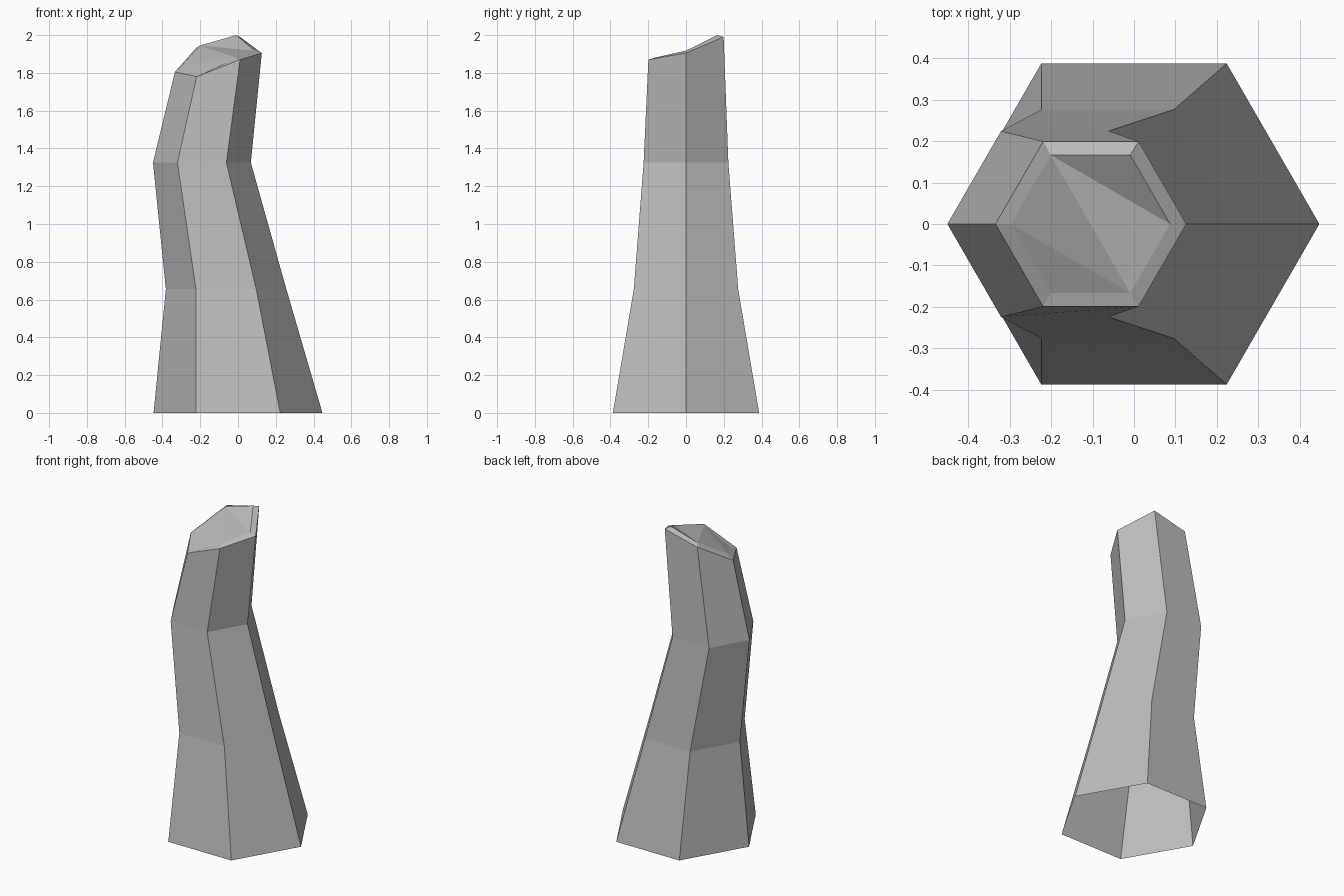
import bpy
import bmesh
from math import cos, sin, pi

SIDES = 6

cube = bpy.data.objects.get("Cube")
if cube:
    bpy.data.objects.remove(cube, do_unlink=True)

# Single plain grey
grey = bpy.data.materials.new("stone grey")
grey.use_nodes = True
grey.diffuse_color = (0.5, 0.5, 0.5, 1)
grey.node_tree.nodes["Principled BSDF"].inputs["Base Color"].default_value = (0.5, 0.5, 0.5, 1)

bm = bmesh.new()


def ring(cx, radius, heights):
    """Hexagonal ring, corners counted from +x towards +y."""
    return [bm.verts.new((cx + radius * cos(i * pi / 3), radius * sin(i * pi / 3), z))
            for i, z in enumerate(heights)]


def bridge(lower, upper):
    for i in range(SIDES):
        j = (i + 1) % SIDES
        bm.faces.new((lower[i], lower[j], upper[j], upper[i]))


# Bent, tapering trunk, open underneath, with a slanted rim and bevel
rings = [
    ring(0, 0.447, [0] * SIDES),
    ring(-0.063, 0.319, [0.655] * SIDES),
    ring(-0.191, 0.259, [1.325] * SIDES),
    ring(-0.104, 0.23, [1.905, 1.99, 1.935, 1.805, 1.78, 1.87]),
    ring(-0.105, 0.192, [1.918, 2.0, 1.945, 1.838, 1.79, 1.88]),
]
for lower, upper in zip(rings, rings[1:]):
    bridge(lower, upper)

# Uneven broken top, split into facets
top = rings[-1]
for corners in ((0, 1, 2), (0, 2, 5), (2, 3, 5), (3, 4, 5)):
    bm.faces.new([top[i] for i in corners])

bmesh.ops.recalc_face_normals(bm, faces=bm.faces)
mesh = bpy.data.meshes.new("bent_pillar")
bm.to_mesh(mesh)
bm.free()
mesh.materials.append(grey)
pillar = bpy.data.objects.new("bent_pillar", mesh)
bpy.context.collection.objects.link(pillar)
